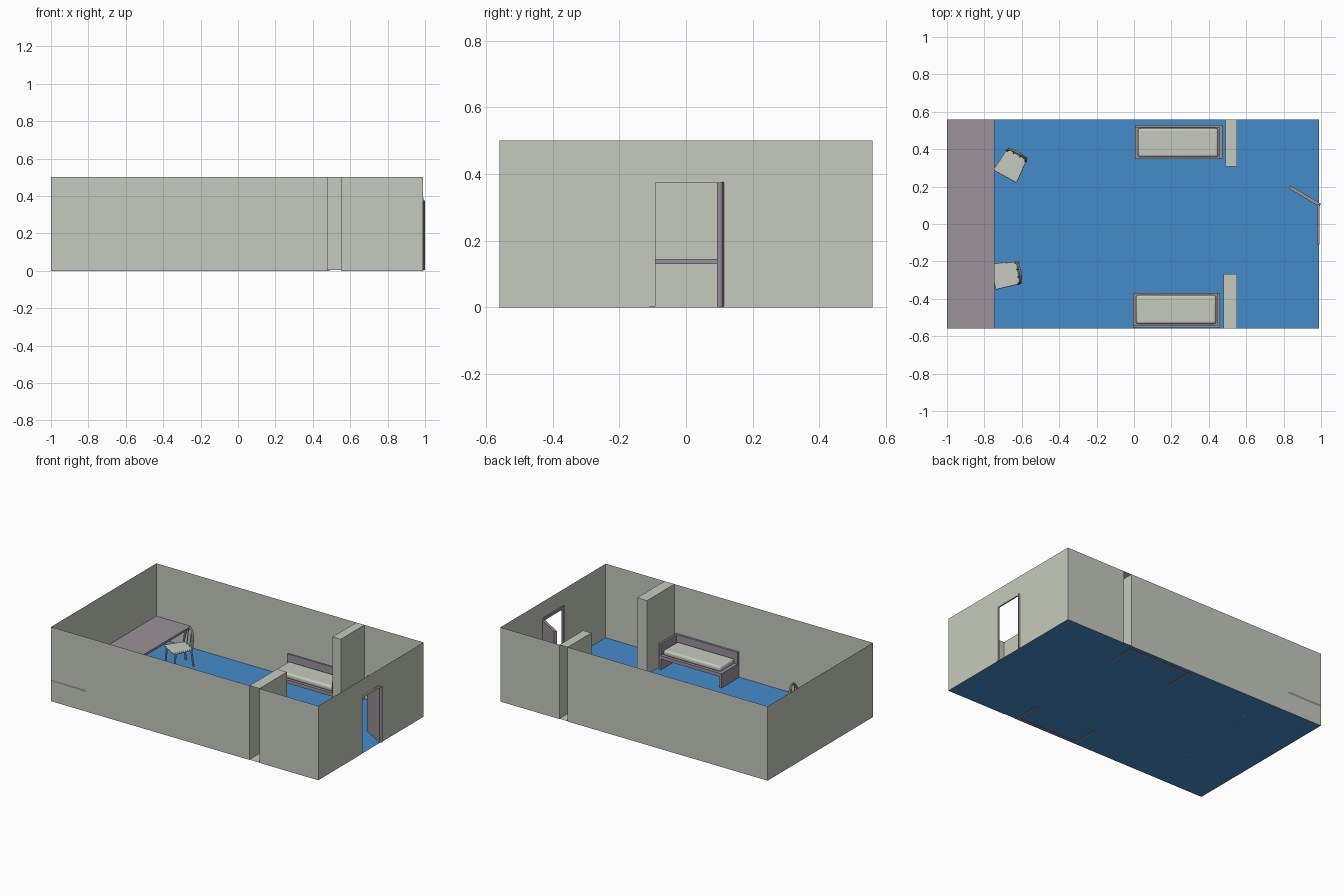
import bpy, bmesh, math
from mathutils import Matrix, Vector

if "Cube" in bpy.data.objects:
    bpy.data.objects.remove(bpy.data.objects["Cube"])


def material(name, rgb):
    m = bpy.data.materials.new(name)
    m.diffuse_color = (*rgb, 1)
    m.use_nodes = True
    m.node_tree.nodes["Principled BSDF"].inputs["Base Color"].default_value = m.diffuse_color
    return m


WALL = material("pale grey green", (0.56, 0.59, 0.51))
WOOD = material("mauve grey", (0.325, 0.288, 0.328))
FLOOR = material("blue floor", (0.06, 0.265, 0.60))


def finish(name, bm, mat, matrix=None):
    if matrix:
        bm.transform(matrix)
        if matrix.determinant() < 0:
            bmesh.ops.reverse_faces(bm, faces=bm.faces)
    me = bpy.data.meshes.new(name)
    bm.to_mesh(me)
    bm.free()
    ob = bpy.data.objects.new(name, me)
    ob.data.materials.append(mat)
    bpy.context.collection.objects.link(ob)
    return ob


def box_mesh(lo, hi):
    lo, hi = Vector(lo), Vector(hi)
    bm = bmesh.new()
    bmesh.ops.create_cube(bm, size=1)
    bm.transform(Matrix.Translation((lo + hi) / 2) @ Matrix.Diagonal((*(hi - lo), 1)))
    return bm


def box(name, lo, hi, mat, matrix=None):
    return finish(name, box_mesh(lo, hi), mat, matrix)


def sheet(name, quads, mat):
    bm = bmesh.new()
    for q in quads:
        bm.faces.new([bm.verts.new(p) for p in q])
    return finish(name, bm, mat)


def smooth(ob, angle=40):
    bpy.ops.object.select_all(action='DESELECT')
    ob.select_set(True)
    bpy.context.view_layer.objects.active = ob
    bpy.ops.object.shade_smooth_by_angle(angle=math.radians(angle))


def tube(name, pts, radius, mat, matrix, sides=2):
    cu = bpy.data.curves.new(name, 'CURVE')
    cu.dimensions = '3D'
    cu.bevel_depth = radius
    cu.bevel_resolution = sides
    cu.use_fill_caps = True
    sp = cu.splines.new('POLY')
    sp.points.add(len(pts) - 1)
    for p, c in zip(sp.points, pts):
        p.co = (*c, 1)
    cu.materials.append(mat)
    ob = bpy.data.objects.new(name, cu)
    ob.matrix_world = matrix
    bpy.context.collection.objects.link(ob)
    bpy.ops.object.select_all(action='DESELECT')
    ob.select_set(True)
    bpy.context.view_layer.objects.active = ob
    bpy.ops.object.convert(target='MESH')
    smooth(bpy.context.object)


X0, X1, Y, H = -1.0, 0.99, 0.56, 0.5

# floor and thin sheet walls
sheet("floor", [[(X0, -Y, .002), (X1, -Y, .002), (X1, Y, .002), (X0, Y, .002)]], FLOOR)
sheet("left_wall", [[(X0, Y, 0), (X0, -Y, 0), (X0, -Y, H), (X0, Y, H)]], WALL)


def side_wall(name, y, gap):
    runs = [(X0, gap[0]), (gap[1], X1)]
    quads = [[(a, y, 0), (b, y, 0), (b, y, H), (a, y, H)] for a, b in runs]
    sheet(name, [q if y < 0 else q[::-1] for q in quads], WALL)


side_wall("front_wall", -Y, (.478, .552))
side_wall("back_wall", Y, (.489, .55))


# right wall, with doorway
def right_panel(y0, y1, z0, z1):
    return [(X1, y0, z0), (X1, y1, z0), (X1, y1, z1), (X1, y0, z1)]


sheet("right_wall", [right_panel(-Y, -.11, 0, H), right_panel(.106, Y, 0, H),
                     right_panel(-.11, .106, .392, H)], WALL)


# door frame: wall colour outside, mauve on the other faces
def frame(name, lo, hi):
    ob = box(name, lo, hi, WOOD)
    ob.data.materials.append(WALL)
    for p in ob.data.polygons:
        p.material_index = 1 if p.normal.x > .5 else 0


frame("door_jamb", (X1 - .008, -.11, .002), (X1 + .001, -.092, .392))
frame("door_head", (X1 - .008, -.092, .374), (X1 + .001, .106, .392))

# open door leaf, hinged at the right jamb
box("door_leaf", (0, -.009, .003), (.19, .009, .376), WOOD,
    Matrix.Translation((.9955, .1, 0)) @ Matrix.Rotation(math.radians(149), 4, 'Z'))


# hollow partitions, open where they meet the wall
def partition(name, lo, hi, side):
    bm = box_mesh(lo, hi)
    bm.normal_update()
    ends = [f for f in bm.faces if f.normal.y * side > .5]
    bmesh.ops.delete(bm, geom=ends, context='FACES')
    finish(name, bm, WALL)


partition("front_partition", (.478, -Y, .003), (.552, -.268, H), -1)
partition("back_partition", (.489, .308, .003), (.55, Y, H), 1)

# long wall table
box("table_top", (X0, -Y, .13), (-.745, Y, .145), WOOD)


# benches: local x along the seat, local y from front (0) to back
def bench(prefix, matrix):
    L, D, T = .467, .183, .014
    box(prefix + "_back_board", (0, D - T, 0), (L, D, .177), WOOD, matrix)
    box(prefix + "_arm_panel", (L - T, 0, 0), (L, D - T, .177), WOOD, matrix)
    box(prefix + "_end_leg", (0, 0, 0), (T, D - T, .075), WOOD, matrix)
    box(prefix + "_seat_board", (0, 0, .075), (L - T, D - T, .098), WOOD, matrix)
    c = box(prefix + "_cushion", (.016, .01, .098), (L - .022, D - .018, .135), WALL, matrix)
    m = c.modifiers.new("round", 'BEVEL')
    m.width, m.segments = .014, 4
    smooth(c, 60)


bench("back_bench", Matrix.Translation((.005, .347, 0)))
bench("front_bench", Matrix.Translation((-.006, -.37, 0)) @ Matrix.Diagonal((1, -1, 1, 1)))


# chairs: local -y is the front, origin under the middle of the back
def chair(prefix, x, y, turn):
    M = Matrix.Translation((x, y, .002)) @ Matrix.Rotation(math.radians(turn), 4, 'Z')
    bm = box_mesh((-.06, -.135, .108), (.06, 0, .121))
    for v in bm.verts:                      # seat widens to the front
        if v.co.y < -.1:
            v.co.x *= 1.2
    s = finish(prefix + "_seat", bm, WALL, M)
    b = s.modifiers.new("soft edge", 'BEVEL')
    b.width, b.segments = .004, 2
    smooth(s)
    for sx, side in ((-1, "left"), (1, "right")):
        tube(f"{prefix}_{side}_front_leg", [(sx * .06, -.122, .11), (sx * .064, -.128, 0)], .0065, WALL, M)
        tube(f"{prefix}_{side}_back_leg", [(sx * .05, -.01, .11), (sx * .053, .004, 0)], .0065, WALL, M)
    # arched back hoop, bowed and leaning backwards
    hoop = []
    for i in range(17):
        a = math.pi * i / 16
        px, pz = -.058 * math.cos(a), .115 + .115 * math.sin(a) ** .8
        hoop.append((px, -.008 + .018 * math.sin(a), pz))
    tube(prefix + "_back_hoop", hoop, .007, WALL, M)
    for px in (-.02, .02):
        tube(prefix + "_spindle", [(px, -.006, .115), (px, .008, .222)], .003, WALL, M, 1)


chair("back_chair", -.625, .372, -29)
chair("front_chair", -.618, -.262, -82)
